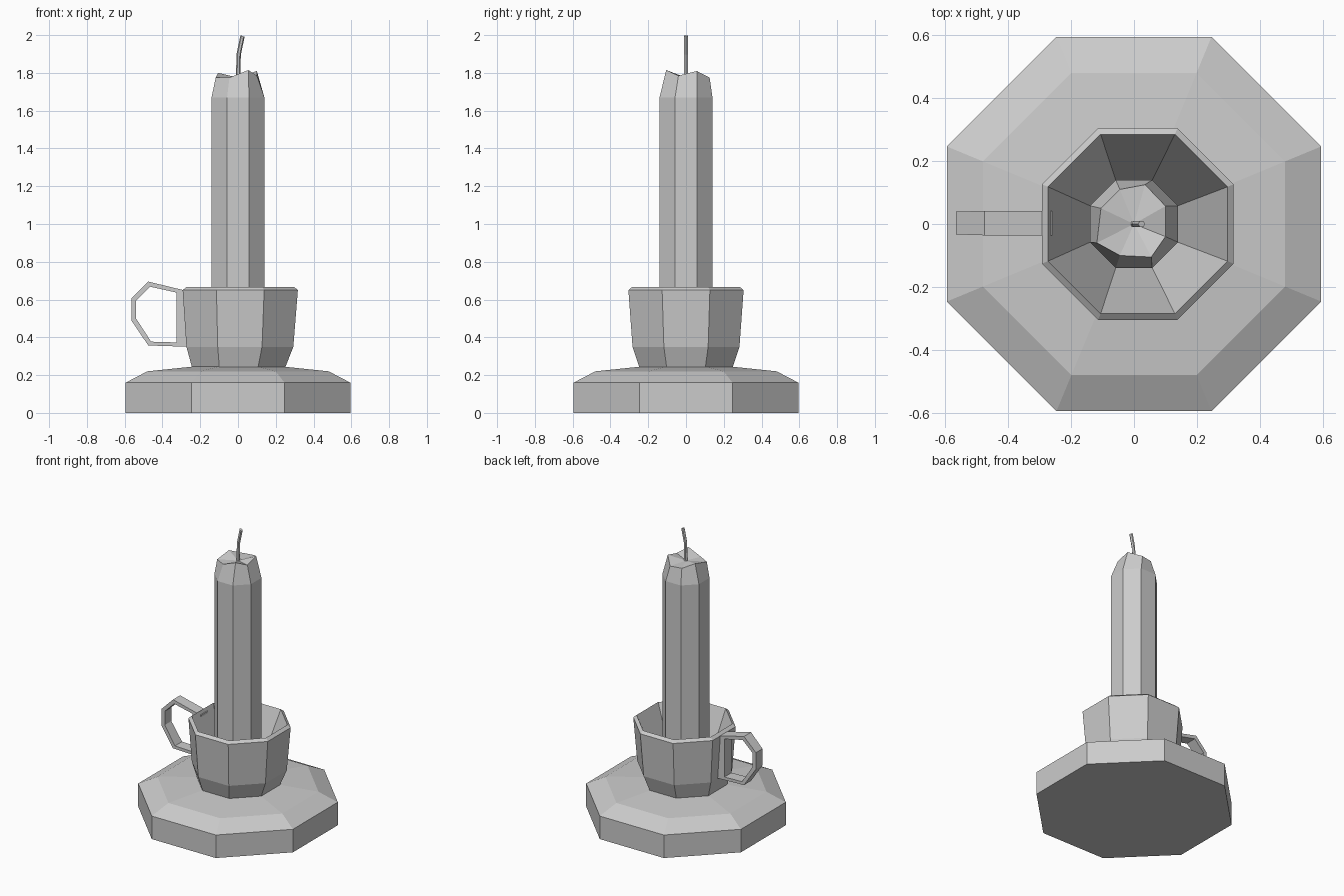
import bpy, bmesh, math
from mathutils import Vector

cube = bpy.data.objects.get("Cube")
if cube:
    bpy.data.objects.remove(cube, do_unlink=True)

# One plain grey for everything
grey = bpy.data.materials.new("plain_grey")
grey.use_nodes = True
colour = (0.6, 0.6, 0.6, 1)
grey.diffuse_color = colour
grey.node_tree.nodes["Principled BSDF"].inputs["Base Color"].default_value = colour


def finish(name, bm):
    bmesh.ops.recalc_face_normals(bm, faces=bm.faces)
    mesh = bpy.data.meshes.new(name)
    bm.to_mesh(mesh)
    bm.free()
    mesh.materials.append(grey)
    obj = bpy.data.objects.new(name, mesh)
    bpy.context.collection.objects.link(obj)
    return obj


def octagon(apothem, z, cx=0.0):
    """Eight points with flat sides facing the axes."""
    r = apothem / math.cos(math.pi / 8)
    angles = [math.pi / 8 + i * math.pi / 4 for i in range(8)]
    return [(cx + r * math.cos(a), r * math.sin(a), z) for a in angles]


def loft(name, rings, tip=None):
    """Skin a stack of rings; the end is a fan to tip, or a flat cap."""
    bm = bmesh.new()
    loops = [[bm.verts.new(p) for p in ring] for ring in rings]
    n = len(loops[0])
    for low, high in zip(loops, loops[1:]):
        for i in range(n):
            j = (i + 1) % n
            bm.faces.new((low[i], low[j], high[j], high[i]))
    bm.faces.new(loops[0][::-1])
    if tip:
        top = bm.verts.new(tip)
        for i in range(n):
            bm.faces.new((loops[-1][i], loops[-1][(i + 1) % n], top))
    else:
        bm.faces.new(loops[-1])
    return finish(name, bm)


# Saucer base
loft("saucer", [octagon(0.595, 0), octagon(0.595, 0.16),
                octagon(0.48, 0.22), octagon(0.24, 0.245)])

# Cup: outer wall, bevelled rim, inner wall closing in on the candle
loft("cup", [octagon(0.245, 0.235, 0.003), octagon(0.283, 0.35, 0.01),
             octagon(0.305, 0.65, 0.012), octagon(0.285, 0.667, 0.012),
             octagon(0.14, 0.28)])

# Candle with an uneven melted top
melted_rim = [(0.10, 0.057, 1.81), (0.035, 0.125, 1.775),
              (-0.045, 0.11, 1.775), (-0.105, 0.05, 1.80),
              (-0.118, -0.06, 1.775), (-0.045, -0.10, 1.775),
              (0.055, -0.105, 1.815), (0.10, -0.04, 1.785)]
loft("candle", [octagon(0.14, 0.25), octagon(0.14, 1.67), melted_rim],
     tip=(0, 0, 1.775))

# Bent wick
wick_rings = []
for x, z, r in ((0, 1.76, 0.012), (0.004, 1.9, 0.011), (0.024, 1.995, 0.011)):
    wick_rings.append([(x + r * math.cos(i * math.tau / 6),
                        r * math.sin(i * math.tau / 6),
                        z - 0.4 * r * math.cos(i * math.tau / 6))
                       for i in range(6)])
loft("wick", wick_rings)

# Handle: closed flat-sided loop, thick where it meets the cup
outer = [(-0.26, 0.643), (-0.475, 0.695), (-0.565, 0.605),
         (-0.565, 0.49), (-0.475, 0.357), (-0.26, 0.35)]
inner = [(-0.325, 0.637), (-0.465, 0.668), (-0.54, 0.595),
         (-0.54, 0.50), (-0.46, 0.377), (-0.325, 0.373)]
bm = bmesh.new()
sections = []
for (ox, oz), (ix, iz) in zip(outer, inner):
    half = 0.036 if ox < -0.5 else 0.039
    corners = ((ox, -half, oz), (ox, half, oz), (ix, half, iz), (ix, -half, iz))
    sections.append([bm.verts.new(Vector(c) + Vector((0, 0.003, 0))) for c in corners])
for k, a in enumerate(sections):
    b = sections[(k + 1) % len(sections)]
    for i in range(4):
        j = (i + 1) % 4
        bm.faces.new((a[i], a[j], b[j], b[i]))
finish("handle", bm)
